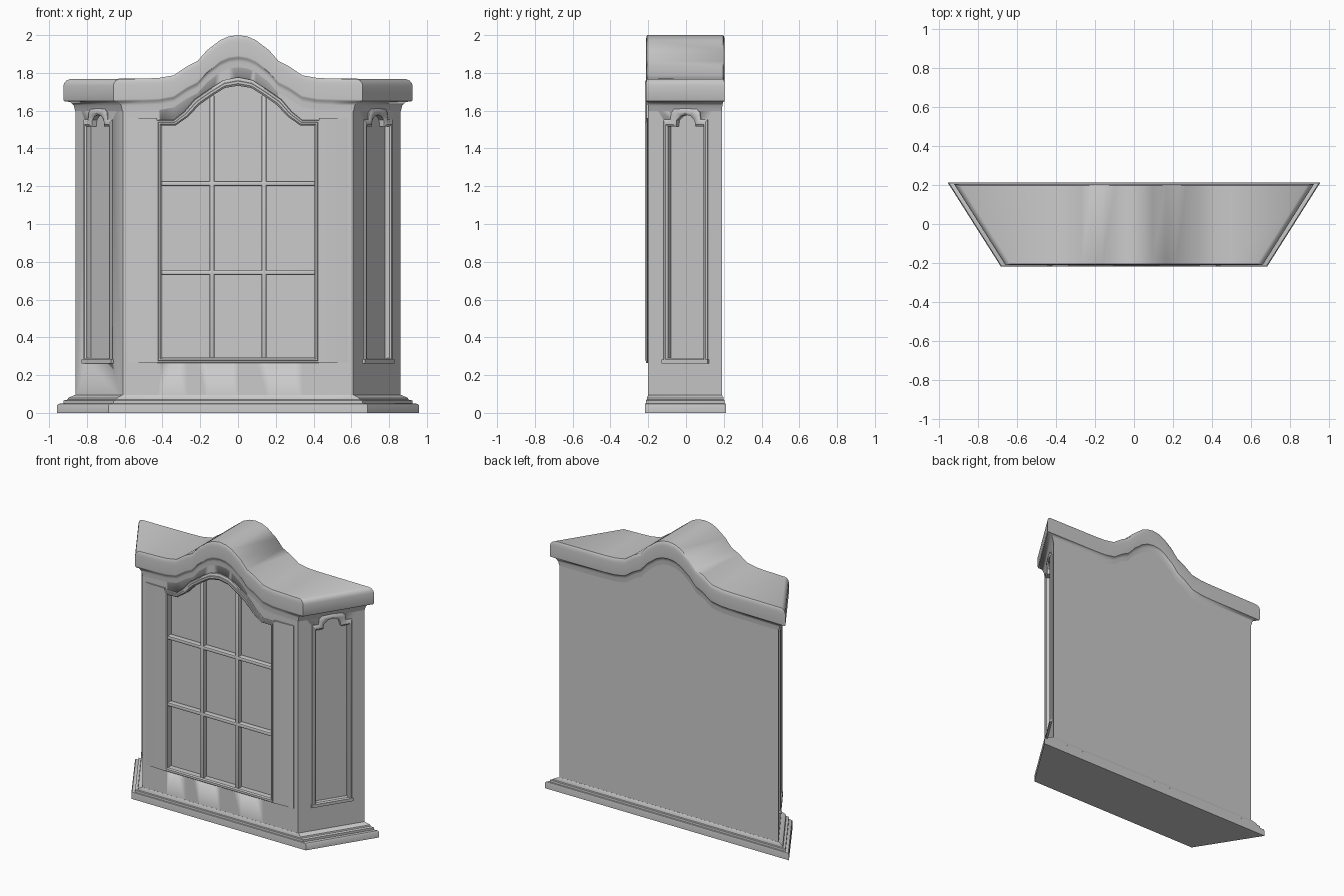
import bpy, bmesh, math

if "Cube" in bpy.data.objects:
    bpy.data.objects.remove(bpy.data.objects["Cube"])

# half of the arched top line: (x, z), centre to shoulder
ARCH = [(0, 2.0), (0.05, 1.993), (0.095, 1.973), (0.164, 1.92), (0.215, 1.862),
        (0.27, 1.835), (0.34, 1.787), (0.42, 1.773), (0.5, 1.77)]
LINE = [(-x, z) for x, z in ARCH[:0:-1]] + ARCH
END_Z = 1.767


def finish(name, bm, angle=35, mirror=False):
    bmesh.ops.recalc_face_normals(bm, faces=bm.faces)
    me = bpy.data.meshes.new(name)
    bm.to_mesh(me)
    bm.free()
    ob = bpy.data.objects.new(name, me)
    bpy.context.collection.objects.link(ob)
    bpy.ops.object.select_all(action='DESELECT')
    bpy.context.view_layer.objects.active = ob
    ob.select_set(True)
    if mirror:
        ob.modifiers.new("mirror", 'MIRROR').use_mirror_merge = False
        bpy.ops.object.modifier_apply(modifier="mirror")
    bpy.ops.object.shade_smooth_by_angle(angle=math.radians(angle))
    return ob


def bridge(bm, loops, closed=False):
    """Quads between successive closed vertex loops."""
    n = len(loops[0])
    pairs = list(zip(loops, loops[1:]))
    if closed:
        pairs.append((loops[-1], loops[0]))
    for a, b in pairs:
        for i in range(n):
            j = (i + 1) % n
            bm.faces.new((a[i], a[j], b[j], b[i]))


def plan_loft(name, rings, angle):
    """Stack trapezoid outlines; ring = (overhang, z, follows_arch)."""
    bm = bmesh.new()
    loops = []
    for t, h, arched in rings:
        rows = []
        for w, y in ((0.61 + 0.05 * t, -0.2 - 0.012 * t), (0.86 + 0.065 * t, 0.19 + 0.015 * t)):
            pts = [(-w, END_Z)] + LINE + [(w, END_Z)]
            rows.append([bm.verts.new((x, y, z + h if arched else h)) for x, z in pts])
        loops.append(rows[0] + rows[1][::-1])
    bridge(bm, loops)
    for lp in (loops[0], loops[-1]):
        n = len(lp)
        for i in range(n // 2 - 1):
            bm.faces.new((lp[i], lp[i + 1], lp[n - 2 - i], lp[n - 1 - i]))
    return finish(name, bm, angle)


def front(u, v, w):
    return (u, -0.2 - w, v)


def side(u, v, w):
    s = u / 0.842
    return (0.738 + 0.54 * s + 0.842 * w, 0.842 * s - 0.54 * w, v)


def outline(outer, inner, k):
    half = [(a[0] + (b[0] - a[0]) * k, a[1] + (b[1] - a[1]) * k) for a, b in zip(outer, inner)]
    return half + [(-u, v) for u, v in half[-2::-1]]


def moulding(name, outer, inner, profile, place, mirror=False):
    """Closed frame; profile = (outer-to-inner fraction, height)."""
    bm = bmesh.new()
    loops = [[bm.verts.new(place(u, v, w)) for u, v in outline(outer, inner, k)] for k, w in profile]
    bridge(bm, loops, closed=True)
    return finish(name, bm, 35, mirror)


def prism(name, pts, w0, w1, place, mirror=False):
    bm = bmesh.new()
    loops = [[bm.verts.new(place(u, v, w)) for u, v in pts] for w in (w0, w1)]
    bridge(bm, loops)
    bm.faces.new(loops[0])
    bm.faces.new(loops[1])
    return finish(name, bm, 35, mirror)


def cut(ob, cutter):
    m = ob.modifiers.new("cut", 'BOOLEAN')
    m.operation, m.solver, m.object = 'DIFFERENCE', 'EXACT', cutter
    bpy.context.view_layer.objects.active = ob
    bpy.ops.object.modifier_apply(modifier="cut")
    bpy.data.objects.remove(cutter)


def bar(name, x, z, sx, sz):
    bm = bmesh.new()
    bmesh.ops.create_cube(bm, size=1)
    for v in bm.verts:
        v.co = (x + v.co.x * sx, -0.189 + v.co.y * 0.042, z + v.co.z * sz)
    bmesh.ops.bevel(bm, geom=list(bm.edges), offset=0.008, segments=2, affect='EDGES', profile=0.5)
    return finish(name, bm, 40)


# stepped plinth, cabinet body and arched cornice
plan_loft("plinth", [(1.5, 0, 0), (1.5, 0.04, 0), (1.4, 0.048, 0), (1.0, 0.05, 0), (1.0, 0.066, 0),
                     (0.65, 0.07, 0), (0.6, 0.08, 0), (0.05, 0.095, 0)], 35)
body = plan_loft("cabinet_body", [(0, 0.06, 0), (0, -0.09, 1)], 35)
plan_loft("cornice", [(-0.05, -0.175, 1), (0.05, -0.165, 1), (0.15, -0.14, 1), (0.4, -0.122, 1),
                      (0.93, -0.117, 1), (1, -0.108, 1), (1, -0.035, 1), (0.92, -0.02, 1),
                      (0.75, -0.008, 1), (0.45, 0, 1)], 50)

# arched glazed door: frame and recess
door_out = [(0.435, 0.265), (0.435, 1.55), (0.34, 1.55), (0.285, 1.595), (0.23, 1.66),
            (0.15, 1.715), (0.075, 1.762), (0, 1.777)]
door_in = [(0.405, 0.292), (0.405, 1.522), (0.33, 1.522), (0.265, 1.567), (0.205, 1.63),
           (0.135, 1.68), (0.07, 1.72), (0, 1.732)]
moulding("door_frame", door_out, door_in,
         [(0, -0.02), (0, 0.01), (0.1, 0.013), (0.4, 0.013), (0.45, 0.018), (0.75, 0.018), (1, 0.01), (1, -0.035)],
         front)
cut(body, prism("door_cutter", outline(door_out, door_in, 0.9), -0.03, 0.06, front))

# glazing bars
for s in (-1, 1):
    bar("vertical_glazing_bar", s * 0.138, 0.98, 0.026, 1.41)
for z in (0.742, 1.215):
    bar("horizontal_glazing_bar", 0, z, 0.825, 0.026)

# slightly canted strips beside the door
bm = bmesh.new()
bridge(bm, [[bm.verts.new((x, y, z)) for x, y in
             ((0.58, -0.19), (0.58, -0.203), (0.565, -0.206), (0.43, -0.213), (0.43, -0.19))]
            for z in (0.265, 1.56)])
bmesh.ops.holes_fill(bm, edges=bm.edges)
finish("door_side_strips", bm, 35, True)

# shaped panels in the slanted sides
side_out = [(0.117, 0.265), (0.117, 1.553), (0.08, 1.553), (0.076, 1.59), (0.06, 1.608), (0, 1.612)]
side_in = [(0.094, 0.29), (0.094, 1.515), (0.052, 1.515), (0.047, 1.55), (0.026, 1.572), (0, 1.578)]
moulding("side_panel_frames", side_out, side_in,
         [(0, -0.02), (0, 0.005), (0.3, 0.012), (0.7, 0.012), (1, 0.004), (1, -0.03)], side, True)
cut(body, prism("side_cutter", outline(side_out, side_in, 0.9), -0.025, 0.05, side, True))

# small sill under each side panel
prism("side_panel_sills", [(-0.122, 0.262), (0.122, 0.262), (0.122, 0.282), (-0.122, 0.282)],
      -0.01, 0.014, side, True)
